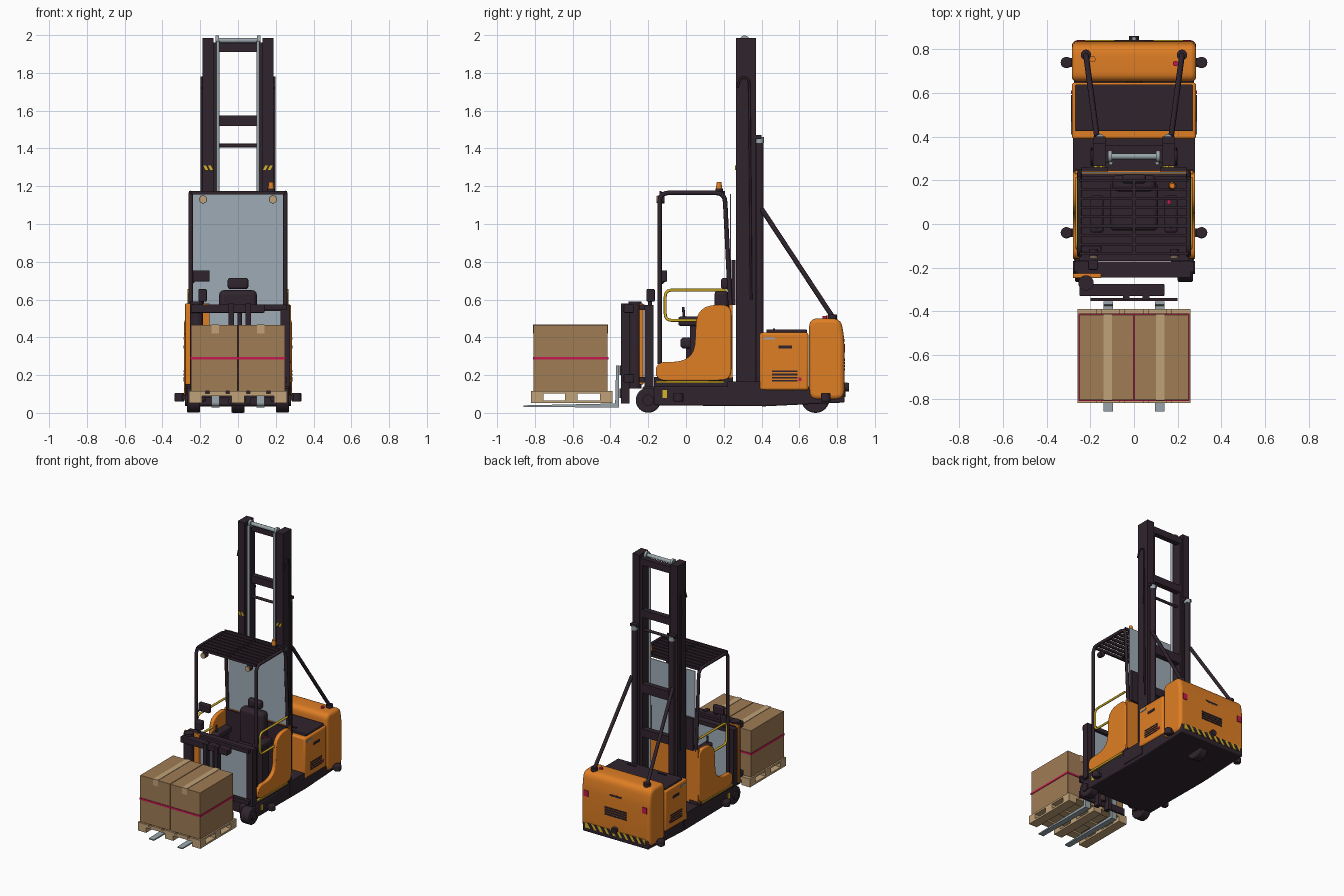
import bpy, bmesh, math
from mathutils import Vector

cube = bpy.data.objects.get("Cube")
if cube:
    bpy.data.objects.remove(cube, do_unlink=True)


def material(name, *rgb):
    m = bpy.data.materials.new(name)
    m.use_nodes = True
    m.diffuse_color = (*rgb, 1)
    m.node_tree.nodes["Principled BSDF"].inputs["Base Color"].default_value = (*rgb, 1)
    return m


orange = material("orange_paint", .74, .21, .018)
dark = material("dark_paint", .03, .018, .027)
steel = material("steel", .32, .38, .41)
glass = material("pale_glass", .34, .41, .46)
yellow = material("yellow", .68, .45, .02)
card = material("cardboard", .35, .2, .09)
wood = material("pale_wood", .53, .36, .19)
red = material("red", .55, .01, .08)
made = []


def finish(name, data, mat, mirror=False, bevel=0):
    ob = bpy.data.objects.new(name, data)
    bpy.context.scene.collection.objects.link(ob)
    data.materials.append(mat)
    if bevel:
        b = ob.modifiers.new("bevel", 'BEVEL')
        b.width, b.segments, b.limit_method = bevel, 3, 'ANGLE'
    if mirror:
        ob.modifiers.new("mirror", 'MIRROR')
    made.append(ob)
    return ob


def prism(name, pts, axis, a, b, mat, **kw):
    """Extrude a flat outline along an axis from a to b."""
    place = {'x': lambda p, t: (t, *p), 'y': lambda p, t: (p[0], t, p[1]),
             'z': lambda p, t: (*p, t)}[axis]
    bm = bmesh.new()
    lo = [bm.verts.new(place(p, a)) for p in pts]
    hi = [bm.verts.new(place(p, b)) for p in pts]
    bm.faces.new(lo)
    bm.faces.new(hi[::-1])
    for i in range(len(pts)):
        j = (i + 1) % len(pts)
        bm.faces.new((lo[i], hi[i], hi[j], lo[j]))
    bmesh.ops.recalc_face_normals(bm, faces=bm.faces)
    me = bpy.data.meshes.new(name)
    bm.to_mesh(me)
    bm.free()
    return finish(name, me, mat, **kw)


def box(name, x, y, z, mat, **kw):
    return prism(name, [(x[0], y[0]), (x[1], y[0]), (x[1], y[1]), (x[0], y[1])],
                 'z', *z, mat, **kw)


def rod(name, p, q, r, mat, sides=20, r2=None, **kw):
    p, q = Vector(p), Vector(q)
    bm = bmesh.new()
    bmesh.ops.create_cone(bm, cap_ends=True, segments=sides, radius1=r,
                          radius2=r if r2 is None else r2, depth=(q - p).length)
    bm.transform((q - p).to_track_quat('Z', 'Y').to_matrix().to_4x4())
    bmesh.ops.translate(bm, vec=(p + q) / 2, verts=bm.verts)
    me = bpy.data.meshes.new(name)
    bm.to_mesh(me)
    bm.free()
    return finish(name, me, mat, **kw)


def rounded(pts, r, closed=False):
    """Round the corners of a path."""
    pts = [Vector(p) for p in pts]
    out = []
    for i, p in enumerate(pts):
        if not closed and i in (0, len(pts) - 1):
            out.append(p)
            continue
        u, v = pts[i - 1] - p, pts[(i + 1) % len(pts)] - p
        a = p + u.normalized() * min(r, u.length * .45)
        b = p + v.normalized() * min(r, v.length * .45)
        out += [a * (1 - t) ** 2 + p * 2 * t * (1 - t) + b * t * t
                for t in (k / 5 for k in range(6))]
    return out


def tube(name, pts, r, mat, bend=.04, **kw):
    c = bpy.data.curves.new(name, 'CURVE')
    c.dimensions, c.bevel_depth, c.bevel_resolution, c.use_fill_caps = '3D', r, 2, True
    path = rounded(pts, bend)
    s = c.splines.new('POLY')
    s.points.add(len(path) - 1)
    for sp, p in zip(s.points, path):
        sp.co = (*p, 1)
    return finish(name, c, mat, **kw)


M = dict(mirror=True)

# Chassis, wheels and guide rollers
prism("chassis", [(-.17, .04), (.42, .035), (.84, .055), (.84, .12), (.42, .14), (-.17, .14)],
      'x', -.275, .275, dark, bevel=.008)
box("chassis_deck", (-.28, .28), (.22, .42), (.06, .165), dark)
prism("side_sill", [(-.17, .13), (.25, .13), (.25, .19), (.16, .165), (-.17, .165)],
      'x', .2, .27, dark, **M)
box("sill_strip", (.26, .278), (-.16, .2), (.158, .17), yellow, **M)
box("warning_plate", (.27, .279), (-.125, -.1), (.08, .12), yellow, **M)
box("wheel_arm", (.17, .21), (-.23, -.15), (.06, .14), dark, bevel=.01, **M)
rod("front_wheel", (.2, -.2, .067), (.27, -.2, .067), .066, dark, 32, bevel=.008, **M)
rod("front_hub", (.265, -.2, .067), (.28, -.2, .067), .03, dark, **M)
rod("drive_wheel", (-.035, .685, .075), (.035, .685, .075), .075, dark, 32, bevel=.008)
for y in (-.04, .74):
    rod("guide_roller", (.31, y, .06), (.31, y, .105), .026, dark, bevel=.006, **M)
    box("roller_bracket", (.25, .315), (y - .02, y + .02), (.07, .095), dark, **M)

# Operator cabin
side = rounded([(-.16, .17), (-.16, .27), (-.02, .27), (.045, .32), (.055, .52), (.11, .57),
                (.24, .575), (.24, .18), (.16, .17)], .06, True)
prism("cabin_side", side, 'x', .25, .28, orange, bevel=.006, **M)
box("cabin_floor", (-.25, .25), (-.17, .24), (.13, .19), dark)
box("cabin_back", (-.27, .27), (.228, .245), (.17, .575), orange)
box("cabin_liner", (-.25, .25), (.215, .23), (.17, .57), dark)
box("rear_pane", (-.24, .24), (.232, .238), (.57, 1.16), glass)
box("rear_bracket", (.12, .24), (.24, .262), (.57, .81), dark, **M)

# Overhead guard
tube("guard_frame", [(.25, -.14, .26), (.25, -.14, 1.165), (.25, .205, 1.165),
                     (.25, .235, .56)], .012, dark, .05, **M)
for i in range(9):
    y = -.135 + i * .042
    box("roof_slat", (-.25, .25), (y - .006, y + .006), (1.155, 1.175), dark)
box("roof_spine", (-.008, .008), (-.14, .2), (1.155, 1.17), dark)
rod("beacon_base", (.175, .175, 1.17), (.175, .175, 1.187), .02, dark)
rod("beacon", (.175, .175, 1.187), (.175, .175, 1.222), .017, orange, r2=.012)
rod("headlight_housing", (.185, -.15, 1.13), (.185, -.115, 1.13), .021, dark, **M)
rod("headlight", (.185, -.155, 1.13), (.185, -.149, 1.13), .019, wood, **M)

# Safety rails, seat and controls
tube("safety_rail", [(.26, .215, .65), (.26, -.11, .65), (.26, -.11, .49), (.26, .06, .49)],
     .008, yellow, .035, **M)
box("seat_base", (-.08, .08), (0, .17), (.19, .34), dark)
box("seat_cushion", (-.11, .11), (-.03, .19), (.34, .4), dark, bevel=.02)
box("seat_back", (-.1, .1), (.15, .225), (.38, .65), dark, bevel=.025)
box("headrest", (-.055, .055), (.185, .228), (.655, .715), dark, bevel=.015)
box("armrest", (.14, .2), (-.04, .13), (.46, .51), dark, bevel=.012, **M)
box("armrest_support", (.15, .19), (.02, .1), (.19, .47), dark, **M)
rod("joystick", (.17, -.01, .5), (.17, -.015, .56), .007, dark, **M)
rod("red_button", (.16, .1, .51), (.16, .1, .52), .01, red)
box("monitor", (-.24, -.15), (-.13, -.1), (.695, .755), dark, bevel=.006)
rod("monitor_stalk", (-.235, -.115, .7), (-.25, -.14, .68), .008, dark)
box("side_display", (-.21, -.165), (-.21, -.165), (.59, .655), dark, bevel=.006)
rod("display_stalk", (-.19, -.19, .55), (-.19, -.19, .6), .01, dark)

# Front screen and traverse
box("front_post", (.225, .275), (-.22, -.172), (.14, .57), dark, **M)
for z in (.15, .54):
    box("front_crossbar", (-.25, .25), (-.22, -.172), (z, z + .03), dark)
box("front_pane", (-.24, .24), (-.2, -.194), (.16, .55), glass)
for z in (.16, .545):
    box("traverse_rail", (-.26, .26), (-.245, -.22), (z, z + .03), dark)
box("turret_slide", (-.28, -.15), (-.248, -.226), (.15, .58), orange, bevel=.005)
rod("turret_pivot", (-.22, -.27, .13), (-.22, -.27, .59), .035, dark)

# Auxiliary mast, carriage and forks
for z in (.16, .53):
    box("turret_arm", (-.25, .14), (-.33, -.275), (z, z + .045), dark, bevel=.005)
for x in (-.05, .04):
    box("small_mast_rail", (x, x + .03), (-.345, -.3), (.05, .58), dark)
rod("small_lift_ram", (.01, -.31, .1), (.01, -.31, .55), .012, dark)
for z in (.08, .2):
    box("fork_carriage", (-.2, .2), (-.352, -.338), (z, z + .05), dark)
prism("fork", [(-.86, .032), (-.355, .028), (-.355, .25), (-.37, .25), (-.375, .05), (-.86, .04)],
      'x', .097, .14, steel, **M)

# Pallet
for i in range(5):
    x = -.26 + i * .108
    box("deck_board", (x, x + .088), (-.82, -.39), (.102, .115), wood)
for y in (-.82, -.64, -.455):
    box("pallet_stringer", (-.26, .26), (y, y + .065), (.09, .103), wood)
    for x in (-.26, -.035, .19):
        box("pallet_block", (x, x + .07), (y, y + .065), (.065, .09), wood)
for x in (-.26, -.035, .19):
    box("bottom_board", (x, x + .07), (-.82, -.39), (.052, .066), wood)

# Cartons with tape and strap
box("carton", (.002, .25), (-.807, -.415), (.115, .465), card, bevel=.002, **M)
box("tape_top", (.1, .14), (-.809, -.413), (.46, .468), wood, **M)
for y in (-.809, -.419):
    box("tape_end", (.1, .14), (y, y + .006), (.42, .467), wood, **M)
box("strap", (-.254, .254), (-.811, -.411), (.283, .297), red)

# Main mast
box("outer_mast", (.13, .187), (.265, .37), (.1, 1.985), dark, **M)
box("inner_mast", (.112, .132), (.28, .36), (.12, 1.96), dark, **M)
rod("mast_chain", (.106, .28, .2), (.106, .28, 1.97), .009, steel, 12, **M)
for z, h in ((.3, .08), (.62, .06), (.95, .07), (1.52, .055), (1.91, .05)):
    box("mast_crossbar", (-.13, .13), (.32, .36), (z, z + h), dark)
rod("thin_crossbar", (-.11, .33, 1.415), (.11, .33, 1.415), .01, dark)
rod("top_shaft", (-.12, .31, 1.972), (.12, .31, 1.972), .014, steel)
rod("chain_pulley", (.1, .31, 1.972), (.118, .31, 1.972), .026, steel, **M)
rod("lift_cylinder", (.155, .39, .14), (.155, .39, 1.44), .021, dark, **M)
rod("cylinder_cap", (.155, .39, 1.43), (.155, .39, 1.46), .022, steel, **M)
box("cylinder_clamp", (.13, .185), (.36, .4), (1.45, 1.47), dark, **M)
tube("mast_hose", [(.193, .27, 1.72), (.193, .29, 1.78), (.193, .335, 1.77), (.193, .345, .6)],
     .006, dark, .03, **M)
for x in (.14, .165):
    prism("mast_hazard_stripe", [(x - .008, 1.285), (x + .007, 1.285), (x + .019, 1.31),
                                 (x + .004, 1.31)], 'y', .26, .267, yellow, **M)
tube("mast_stay", [(.17, .4, 1.08), (.22, .775, .51)], .013, dark, **M)
rod("stay_foot", (.22, .775, .49), (.22, .775, .52), .024, dark, **M)
rod("stop_button", (.19, .735, .49), (.19, .735, .512), .012, red)
rod("hood_bolt", (-.19, .755, .49), (-.19, .755, .515), .014, orange)

# Battery bay and rear hood
box("battery_bay", (-.285, .285), (.39, .648), (.12, .425), orange, bevel=.012)
box("battery_lid", (-.268, .268), (.425, .64), (.42, .442), dark, bevel=.005)
box("lid_grip", (.09, .16), (.46, .47), (.44, .448), dark, **M)
hood = rounded([(.652, .07), (.652, .5), (.82, .5), (.838, .4), (.838, .07)], .045, True)
prism("rear_hood", hood, 'x', -.285, .285, orange, bevel=.022)
for i in range(4):
    z = .165 + i * .017
    box("side_louvre", (.28, .288), (.455, .59), (z, z + .009), dark, **M)
    box("rear_louvre", (-.09, .09), (.835, .842), (z + .06, z + .071), dark)
box("side_handle", (.28, .289), (.49, .56), (.34, .358), dark, **M)
box("bay_latch", (.28, .289), (.41, .47), (.388, .4), steel, **M)
box("side_reflector", (.28, .289), (.595, .612), (.17, .187), red, **M)
box("rear_handle", (-.05, .05), (.83, .838), (.375, .39), dark)
box("rear_lamp", (.225, .262), (.835, .843), (.32, .365), red, **M)
box("hazard_plate", (-.25, .25), (.837, .842), (.085, .125), yellow)
for i in range(9):
    x = -.245 + i * .053
    prism("hazard_stripe", [(x, .085), (x + .026, .085), (x + .052, .125), (x + .026, .125)],
          'y', .84, .844, dark)
rod("rear_hitch", (0, .83, .135), (0, .862, .135), .022, dark)
rod("hitch_pin", (0, .848, .112), (0, .848, .16), .008, steel)

# Smooth round parts, keep edges sharp
for ob in made:
    ob.select_set(ob.type == 'MESH')
bpy.context.view_layer.objects.active = made[0]
bpy.ops.object.shade_smooth_by_angle(angle=math.radians(35))
